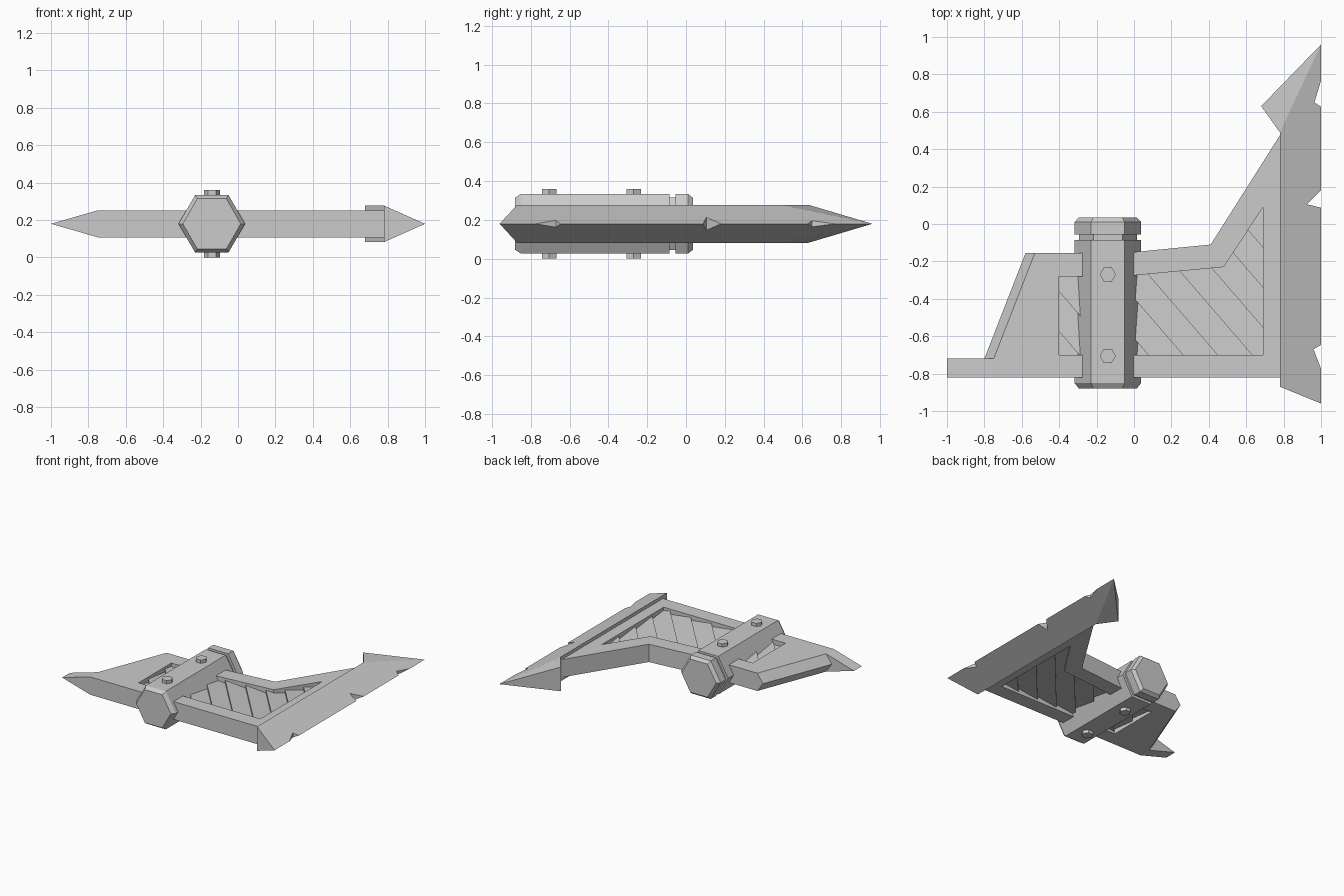
import bpy, bmesh, math
from mathutils import Vector

if "Cube" in bpy.data.objects:
    bpy.data.objects.remove(bpy.data.objects["Cube"], do_unlink=True)

MID = 0.18           # height of the symmetry plane
BODY = 0.072         # half thickness of the frame
SHAFT_X = -0.14

steel = bpy.data.materials.new("grey_steel")
steel.use_nodes = True
GREY = (0.6, 0.6, 0.6, 1)
steel.diffuse_color = GREY
steel.node_tree.nodes["Principled BSDF"].inputs["Base Color"].default_value = GREY


def finish(name, bm):
    bmesh.ops.remove_doubles(bm, verts=bm.verts, dist=1e-5)
    bmesh.ops.recalc_face_normals(bm, faces=bm.faces)
    me = bpy.data.meshes.new(name)
    bm.to_mesh(me)
    bm.free()
    me.materials.append(steel)
    ob = bpy.data.objects.new(name, me)
    bpy.context.scene.collection.objects.link(ob)
    return ob


def prism(name, outline, half):
    bm = bmesh.new()
    rings = [[bm.verts.new((x, y, MID + s * half)) for x, y in outline] for s in (1, -1)]
    for r in rings:
        bm.faces.new(r)
    n = len(outline)
    for i in range(n):
        j = (i + 1) % n
        bm.faces.new((rings[0][i], rings[0][j], rings[1][j], rings[1][i]))
    return finish(name, bm)


def wedge(name, top, edge, half, caps, walls):
    """Mirrored upper and lower caps meeting at an edge, plus upright walls."""
    bm = bmesh.new()
    mid = {k: bm.verts.new((*p, MID)) for k, p in edge.items()}
    layers = []
    for s in (1, -1):
        layers.append({k: bm.verts.new((*p, MID + s * half)) for k, p in top.items()})
        v = {**mid, **layers[-1]}
        for cap in caps:
            bm.faces.new([v[k] for k in cap])
    for a, b in walls:
        if b in edge:
            bm.faces.new((layers[0][a], mid[b], layers[1][a]))
        else:
            bm.faces.new((layers[0][a], layers[0][b], layers[1][b], layers[1][a]))
    return finish(name, bm)


def hex_lathe(name, stations, axis, centre):
    """Six-sided solid swept along an axis through (distance, radius) stations."""
    bm = bmesh.new()
    rings = []
    for t, r in stations:
        ring = []
        for i in range(6):
            u, w = r * math.cos(i * math.pi / 3), r * math.sin(i * math.pi / 3)
            p = (u, t, w) if axis == "Y" else (u, w, t)
            ring.append(bm.verts.new(Vector(centre) + Vector(p)))
        rings.append(ring)
    bm.faces.new(rings[0])
    bm.faces.new(rings[-1])
    for a, b in zip(rings, rings[1:]):
        for i in range(6):
            j = (i + 1) % 6
            bm.faces.new((a[i], a[j], b[j], b[i]))
    return finish(name, bm)


def louvres(name, outline, side):
    """Recessed panel of sloping diagonal slats; the underside runs the other way."""
    n = Vector((0.756, 0.653 * side, 0))
    pitch, high, low = 0.14, 0.054, 0.03
    out = bmesh.new()
    for k in range(-8, 14):
        start = -0.68 + pitch * k
        bm = bmesh.new()
        bm.faces.new([bm.verts.new((x, y, 0)) for x, y in outline])
        for s, clear in ((start, "clear_inner"), (start + pitch, "clear_outer")):
            bmesh.ops.bisect_plane(bm, geom=bm.verts[:] + bm.edges[:] + bm.faces[:],
                                   plane_co=n * s, plane_no=n, **{clear: True})
        for f in bm.faces:
            up, down = [], []
            for v in f.verts:
                t = (v.co.dot(n) - start) / pitch
                z = MID + side * (high + (low - high) * t)
                up.append(out.verts.new((v.co.x, v.co.y, z)))
                down.append(out.verts.new((v.co.x, v.co.y, MID)))
            out.faces.new(up)
            for i in range(len(up)):
                j = (i + 1) % len(up)
                out.faces.new((up[i], up[j], down[j], down[i]))
        bm.free()
    return finish(name, out)


# Frame between shaft and blade, open around the slatted panel
prism("blade_frame", [
    (SHAFT_X, -0.82), (0.79, -0.82), (0.79, 0.49), (0.41, -0.11), (0, -0.15), (SHAFT_X, -0.16),
    (SHAFT_X, -0.29), (0, -0.275), (0.48, -0.23), (0.69, 0.09), (0.69, -0.70), (SHAFT_X, -0.70)], BODY)

# Rear frame with bevelled edge and pointed spike
wedge("spike_frame",
      dict(a=(SHAFT_X, -0.155), b=(-0.53, -0.155), c=(-0.75, -0.72), d=(-0.75, -0.82),
           e=(SHAFT_X, -0.82), h=(SHAFT_X, -0.70), i=(-0.40, -0.70),
           j=(-0.40, -0.28), k=(SHAFT_X, -0.28)),
      dict(p=(-0.58, -0.155), q=(-0.80, -0.72), f=(-1, -0.72), g=(-1, -0.82)),
      BODY, ("abcdehijk", "bpqc", "cqf", "cfgd"),
      ("ab", "bp", "dg", "de", "eh", "hi", "ij", "jk", "ka"))

# Slatted panels, top and bottom
right_panel = [(SHAFT_X, -0.70), (0.69, -0.70), (0.69, 0.09), (0.48, -0.23), (0, -0.275), (SHAFT_X, -0.29)]
left_panel = [(-0.40, -0.70), (SHAFT_X, -0.70), (SHAFT_X, -0.28), (-0.40, -0.28)]
for label, side in (("upper", 1), ("lower", -1)):
    louvres(label + "_blade_slats", right_panel, side)
    louvres(label + "_spike_slats", left_panel, side)

# Blade with barb
blade = wedge("blade",
              dict(a=(0.78, -0.87), e=(0.78, 0.49), d=(0.68, 0.63)),
              dict(b=(1, -0.96), c=(1, 0.96)),
              0.098, ("abce", "ecd"), ("ab", "dc", "de", "ea"))

# Chips in the cutting edge
chips = ([(1.01, 0.80), (0.965, 0.65), (1.01, 0.62)],
         [(1.01, 0.19), (0.925, 0.105), (1.01, 0.085)],
         [(1.01, -0.64), (0.96, -0.67), (1.01, -0.80)])
for i, outline in enumerate(chips):
    cutter = prism("chip_cutter_%d" % (i + 1), outline, 0.1)
    cutter.hide_render = True
    cutter.hide_set(True)
    cutter.display_type = "WIRE"
    mod = blade.modifiers.new("chip", "BOOLEAN")
    mod.operation = "DIFFERENCE"
    mod.solver = "EXACT"
    mod.object = cutter

# Hexagonal socket with grooved cap
R, r = 0.178, 0.155
hex_lathe("socket", [(-0.88, r), (-0.85, R), (-0.085, R), (-0.085, r), (-0.055, r),
                     (-0.055, R), (0.01, R), (0.035, r)], "Y", (SHAFT_X, 0, MID))

# Bolts through the socket
for name, y in (("front_bolt", -0.705), ("back_bolt", -0.27)):
    hex_lathe(name, [(0, 0.043), (2 * MID, 0.043)], "Z", (SHAFT_X, y, 0))
